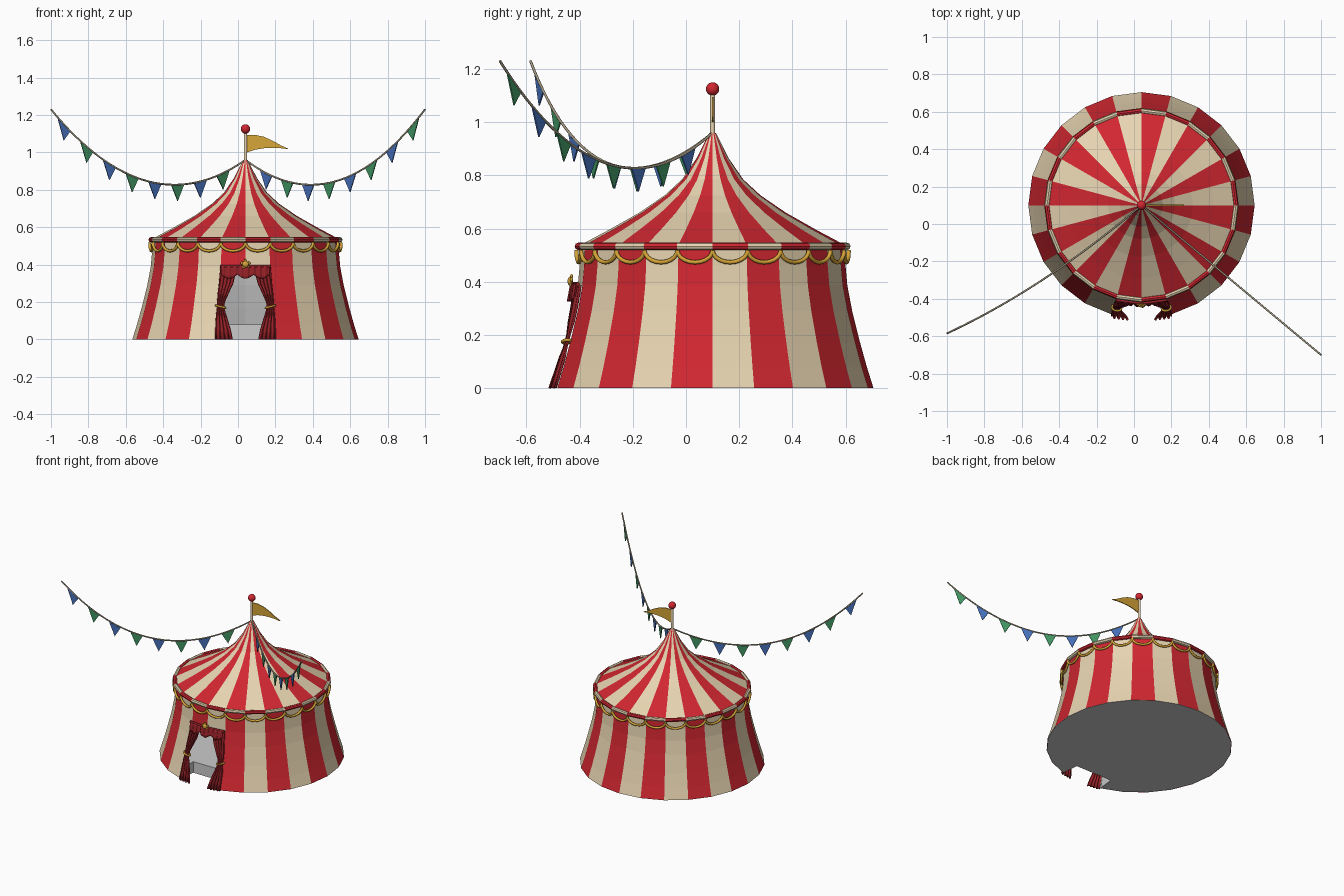
import bpy, bmesh, math
from mathutils import Vector

if "Cube" in bpy.data.objects:
    bpy.data.objects.remove(bpy.data.objects["Cube"])

CX, CY, N = 0.04, 0.10, 24          # tent axis and number of stripes


def mat(name, r, g, b):
    m = bpy.data.materials.new(name)
    m.diffuse_color = (r, g, b, 1)
    m.use_nodes = True
    m.node_tree.nodes["Principled BSDF"].inputs["Base Color"].default_value = m.diffuse_color
    return m


RED = mat("red", 0.64, 0.02, 0.03)
CREAM = mat("cream", 0.80, 0.66, 0.44)
GOLD = mat("gold", 0.68, 0.38, 0.04)
DARK = mat("curtain_red", 0.30, 0.015, 0.02)
BLUE = mat("blue", 0.06, 0.16, 0.48)
GREEN = mat("green", 0.05, 0.29, 0.12)
ROPE = mat("rope", 0.36, 0.31, 0.22)


def mesh(name, verts, faces, mats=(), idx=None, thick=0, smooth=False):
    me = bpy.data.meshes.new(name)
    me.from_pydata([tuple(v) for v in verts], [], faces)
    for m in mats:
        me.materials.append(m)
    for k, p in enumerate(me.polygons):
        p.material_index = idx[k] if idx else 0
        p.use_smooth = smooth
    bm = bmesh.new()
    bm.from_mesh(me)
    bmesh.ops.recalc_face_normals(bm, faces=bm.faces)
    bm.to_mesh(me)
    bm.free()
    ob = bpy.data.objects.new(name, me)
    bpy.context.collection.objects.link(ob)
    if thick:
        s = ob.modifiers.new("thickness", 'SOLIDIFY')
        s.thickness, s.offset = thick, 0
    return ob


def polar(u, r, z):
    a = 2 * math.pi * u / N
    return Vector((CX + r * math.cos(a), CY + r * math.sin(a), z))


def lathe(name, prof, mats, shift=0, closed=False, door=0):
    """Striped 24-sided surface; 'door' rows are left open at the front."""
    n = len(prof)
    verts = [polar(i, r, z) for i in range(N) for r, z in prof]
    faces, idx = [], []
    for i in range(N):
        for j in range(n if closed else n - 1):
            if i in (17, 18) and j < door:
                continue
            k, l = (i + 1) % N, (j + 1) % n
            faces.append((i * n + j, k * n + j, k * n + l, i * n + l))
            idx.append((i + shift) % 2 if mats else 0)
    return mesh(name, verts, faces, mats, idx)


def tubes(name, paths, rad, m, cyclic=False):
    cu = bpy.data.curves.new(name, 'CURVE')
    cu.dimensions = '3D'
    cu.bevel_depth, cu.bevel_resolution, cu.use_fill_caps = rad, 2, True
    for path in paths:
        s = cu.splines.new('POLY')
        s.points.add(len(path) - 1)
        s.use_cyclic_u = cyclic
        for p, v in zip(s.points, path):
            p.co = (*v, 1)
    cu.materials.append(m)
    ob = bpy.data.objects.new(name, cu)
    bpy.context.collection.objects.link(ob)
    return ob


def ball(name, loc, r, m, scale=(1, 1, 1)):
    bpy.ops.mesh.primitive_uv_sphere_add(segments=20, ring_count=12, radius=r, location=loc)
    ob = bpy.context.object
    ob.name, ob.scale = name, scale
    ob.data.materials.append(m)
    bpy.ops.object.shade_smooth()


# Walls, grey lining and roof
WALL = [(.605, 0), (.58, .08), (.555, .17), (.525, .29), (.507, .385), (.5, .46), (.497, .535)]
ROOF = [(.503, .535), (.39, .595), (.275, .66), (.18, .725), (.115, .785), (.06, .865), (.012, .96)]
lathe("tent_wall", WALL, [CREAM, RED], door=4)
lathe("wall_lining", [(r - .012, z) for r, z in WALL], [], door=4)
lathe("tent_roof", ROOF, [CREAM, RED])

# Rolled rim between wall and roof
ring = [(.505 + .014 * math.cos(t * math.pi / 4), .533 + .014 * math.sin(t * math.pi / 4)) for t in range(8)]
lathe("roof_rim", ring, [CREAM, RED], shift=1, closed=True)

# Floor slab, notched at the doorway
lo = [polar(i, .603, 0) for i in range(19, 42)]
hi = [polar(i, .570, .08) for i in range(19, 42)]
for row, z in ((lo, 0), (hi, .08)):
    row += [Vector((CX - .145, -.36, z)), Vector((CX + .145, -.36, z))]
n = len(lo)
mesh("floor_slab", lo + hi, [tuple(range(n)), tuple(range(n, 2 * n))] +
     [(i, (i + 1) % n, n + (i + 1) % n, n + i) for i in range(n)])

# Gold swags, one under each rim segment
swags = []
for i in range(N):
    a, b = polar(i, .512, .518), polar(i + 1, .512, .518)
    swags.append([a.lerp(b, .5 - .5 * math.cos(math.pi * t / 10)) -
                  Vector((0, 0, .045 * math.sin(math.pi * t / 10))) for t in range(11)])
tubes("gold_swags", swags, .008, GOLD)

# Mast, ball and pennant
tubes("mast", [[(CX, CY, .93), (CX, CY, 1.11)]], .009, CREAM)
ball("mast_ball", (CX, CY, 1.125), .025, RED)
top = [(.048, 1.093), (.09, 1.094), (.14, 1.083), (.19, 1.06), (.23, 1.037), (.268, 1.02)]
bot = [(.048, 1.0), (.09, 1.014), (.14, 1.022), (.19, 1.024), (.23, 1.022), (.268, 1.017)]
mesh("pennant", [(x, CY, z) for x, z in top + bot],
     [(i, i + 1, i + 7, i + 6) for i in range(5)], [GOLD], thick=.006)


# Bunting: sagging rope with alternating triangle flags
def bunting(side, end, bow, colours):
    def at(t):
        p = Vector((CX, CY, .96)).lerp(Vector(end), t)
        return p - Vector((0, 4 * bow, 1.0)) * t * (1 - t)
    tubes(side + "_bunting_rope", [[at(t / 32) for t in range(33)]], .005, ROPE)
    verts, faces, idx = [], [], []
    for i in range(8):
        t = .115 + .117 * i
        a, b = at(t - .033), at(t + .033)
        verts += [a, b, (a + b) / 2 - Vector((0, 0, .088))]
        faces.append((3 * i, 3 * i + 1, 3 * i + 2))
        idx.append(i % 2)
    mesh(side + "_bunting_flags", verts, faces, colours, idx, thick=.006)


bunting("left", (-1, -.585, 1.23), .05, [GREEN, BLUE])
bunting("right", (1, -.70, 1.23), 0, [BLUE, GREEN])


# Door surface: y just outside the wall at a given offset x and height z
def front_y(x, z, off):
    for (r0, z0), (r1, z1) in zip(WALL, WALL[1:]):
        if z0 <= z <= z1:
            r = r0 + (r1 - r0) * (z - z0) / (z1 - z0)
            return CY - r + abs(x) * math.tan(math.radians(7.5)) - off


# Pleated curtains, rows of (z, inner x, outer x), gathered at the tie
ROWS = [(0, .07, .162), (.05, .08, .16), (.11, .098, .157), (.155, .112, .153), (.175, .116, .15),
        (.2, .112, .15), (.25, .09, .146), (.3, .067, .14), (.35, .055, .136), (.385, .05, .132)]
C = 25
for side, s in (("left", -1), ("right", 1)):
    verts = []
    for z, xi, xo in ROWS:
        for c in range(C):
            x = xi + (xo - xi) * c / (C - 1)
            pleat = .009 * math.sin(c / (C - 1) * 8 * math.pi) * (.5 if .15 < z < .21 else 1)
            verts.append((CX + s * x, front_y(x, z, .012 + pleat), z))
    mesh(side + "_curtain", verts, [(r * C + c, r * C + c + 1, r * C + C + c + 1, r * C + C + c)
         for r in range(len(ROWS) - 1) for c in range(C - 1)], [DARK], thick=.005, smooth=True)
    loop = []
    for k in range(16):
        a = k * math.pi / 8
        x = .133 + .025 * math.cos(a)
        loop.append((CX + s * x, front_y(x, .175, .012) - .016 * math.sin(a), .175 + .006 * math.cos(a)))
    tubes(side + "_curtain_tie", [loop], .006, GOLD, True)

# Valance with draped lower edge, rod and gold rosette
W, verts = 49, []
for r in range(5):
    for c in range(W):
        x = -.13 + .26 * c / (W - 1)
        drop = .045 + .022 * abs(math.sin(3 * math.pi * c / (W - 1)))
        z = .392 - drop * r / 4
        verts.append((CX + x, front_y(x, z, .024 + .005 * math.sin(c * math.pi / 3)), z))
mesh("door_valance", verts, [(r * W + c, r * W + c + 1, r * W + W + c + 1, r * W + W + c)
     for r in range(4) for c in range(W - 1)], [DARK], thick=.005, smooth=True)
tubes("curtain_rod", [[(CX + x, front_y(x, .39, .018), .39) for x in (-.136, 0, .136)]], .008, DARK)
yr = front_y(0, .4, .03)
ball("rosette", (CX, yr, .402), .017, GOLD, (1, .6, 1))
for k in range(5):
    a = math.radians(90 + 72 * k)
    ball("rosette_petal", (CX + .018 * math.cos(a), yr + .005, .402 + .018 * math.sin(a)), .009, GOLD, (1, .6, 1))
